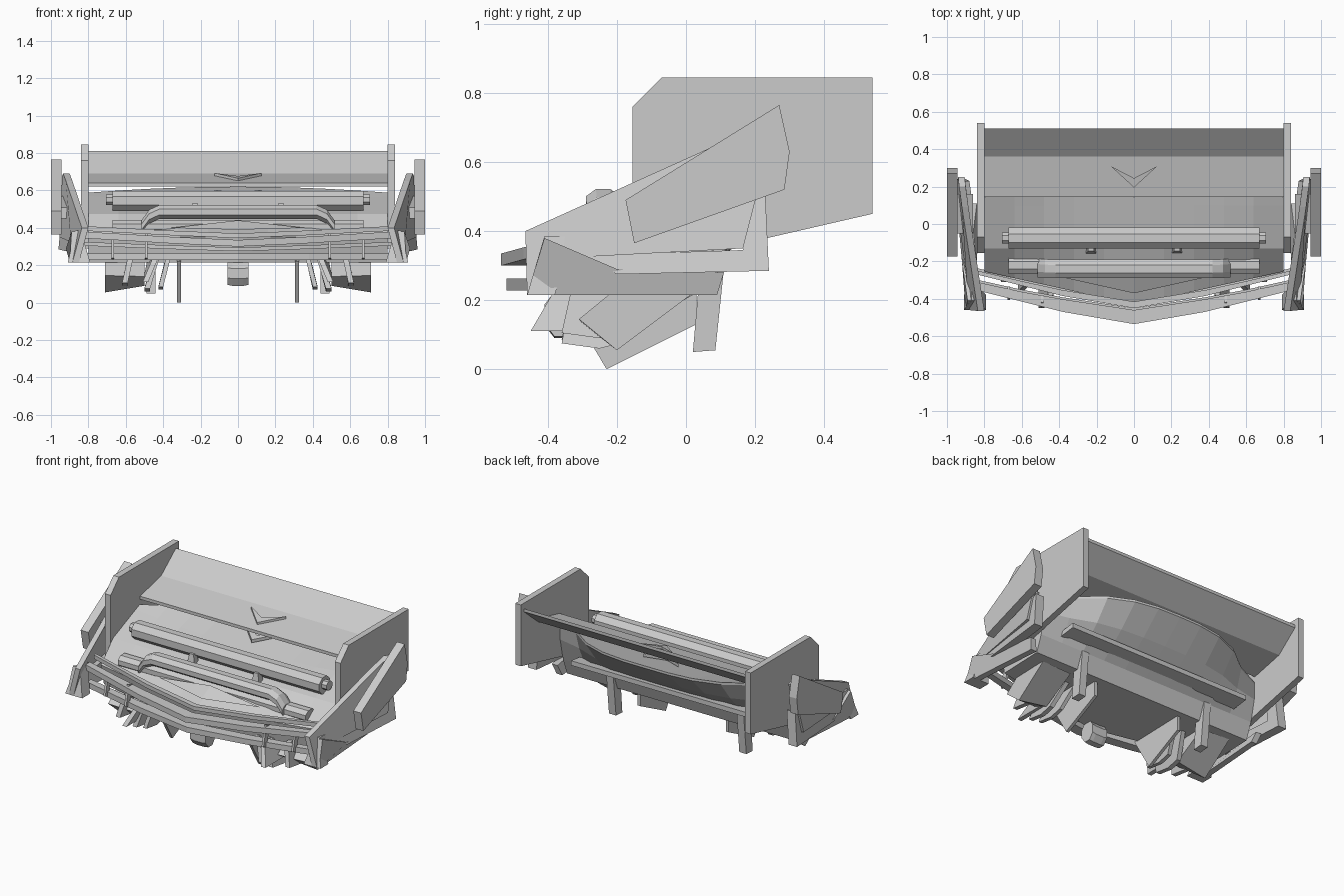
import bpy, bmesh
from math import cos, sin, pi

if "Cube" in bpy.data.objects:
    bpy.data.objects.remove(bpy.data.objects["Cube"])


def mesh(name, verts, faces):
    me = bpy.data.meshes.new(name)
    me.from_pydata(verts, [], faces)
    bm = bmesh.new()
    bm.from_mesh(me)
    bmesh.ops.recalc_face_normals(bm, faces=bm.faces)
    bm.to_mesh(me)
    bm.free()
    ob = bpy.data.objects.new(name, me)
    bpy.context.collection.objects.link(ob)
    return ob


def loft(name, rings):
    """Closed solid joining rings of equal length, capped at both ends."""
    n = len(rings[0])
    verts = [v for r in rings for v in r]
    faces = [(i*n+j, i*n+(j+1) % n, (i+1)*n+(j+1) % n, (i+1)*n+j)
             for i in range(len(rings)-1) for j in range(n)]
    faces += [tuple(range(n)), tuple(range(len(verts)-n, len(verts)))]
    return mesh(name, verts, faces)


def sweep(name, path, section):
    return loft(name, [[(x, y+a, z+b) for a, b in section] for x, y, z in path])


def mirrored(half):
    return [(-x, y, z) for x, y, z in reversed(half) if x > 0] + half


def slab(name, pts, dx):
    """Pair of left and right panels: outline of (x, y, z), thickened along x."""
    for s, side in ((1, "right"), (-1, "left")):
        loft(side + "_" + name, [[(s*(x+d), y, z) for x, y, z in pts] for d in (0, dx)])


def plate(name, x, dx, profile):
    slab(name, [(x, y, z) for y, z in profile], dx)


def rect(d, h):
    return [(0, 0), (d, 0), (d, h), (0, h)]


def octo(ry, rz):
    return [(ry*cos(pi/8+k*pi/4)/cos(pi/8), rz*sin(pi/8+k*pi/4)/cos(pi/8)) for k in range(8)]


# Rear wing and its end plates
wing = [(.145, .62), (.145, .64), (.36, .69), (.51, .81), (.51, .79), (.365, .67)]
sweep("rear_wing", [(-.81, 0, 0), (.81, 0, 0)], wing)
plate("wing_end_plate", .80, .04, [(-.155, .29), (-.155, .76), (-.07, .845), (.54, .845),
                                   (.54, .45)])

# Hood shell: V-shaped nose edge, arched rear edge, bulkhead underneath
rings = []
for i in range(11):
    x = -.8+.16*i
    a = abs(x)
    yf, yb = -.43+.22*a, max(.42-.80*a**3, .14)
    zb = .62-.05*a*a
    top = [(x, yf, .35), (x, -.13, .475), (x, .10, .475+.23*(zb-.475)/(yb+.13)), (x, yb, zb)]
    low = [(x, yb, zb-.015), (x, yb*.5+.07, .47), (x, .11, .33), (x, .07, .225), (x, yf+.03, .215)]
    rings.append(top+low)
loft("hood", rings)

# Raised crest on the hood and chevrons on hood and wing
mesh("hood_crest", [(-.36, -.29, .40), (0, -.37, .39), (.36, -.29, .40), (0, -.28, .44)],
     [(0, 1, 3), (1, 2, 3), (0, 1, 2), (0, 2, 3)])
for name, y, z in (("wing_chevron", .195, .645), ("hood_chevron", .14, .555)):
    loft(name, [[(0, y, z+d), (.125, y+.115, z+.028+d), (0, y+.05, z+.012+d),
                 (-.125, y+.115, z+.028+d)] for d in (0, .02)])

# Layered V-shaped bumper strips: position, rise, depth, height
strips = [(-.535, .30, .045, .075, .035), (-.52, .228, 0, .07, .035),
          (-.45, .345, .04, .035, .025), (-.44, .275, .03, .04, .02)]
for i, (y0, z0, rise, d, h) in enumerate(strips):
    stations = [(0, 0, 0, 1), (.38, .065, .4, .9), (.60, .12, .7, .7), (.84, .18, 1, .6)]
    stations = [(-x, *rest) for x, *rest in stations[:0:-1]] + stations
    loft("bumper_strip_%d" % (i+1), [[(x, y0+dy+a, z0+rise*r+b) for a, b in rect(d*k, h)]
                                     for x, dy, r, k in stations])

# Struts between the strips
for x, y in ((.49, -.45), (.67, -.405)):
    plate("bumper_strut", x-.007, .014, [(y, .24), (y+.03, .23), (y+.07, .36), (y+.03, .37)])

# Bull bar
sweep("bull_bar", mirrored([(.42, -.24, .485), (.475, -.238, .46), (.515, -.235, .405)]), octo(.05, .037))

# Light bars with end pins and mounts
for name, y, z, ry, rz in (("upper_light_bar", -.075, .545, .055, .053),
                           ("lower_light_bar", -.22, .405, .048, .036)):
    sweep(name, [(-.67, y, z), (.67, y, z)], octo(ry, rz))
sweep("upper_light_bar_pin", [(-.705, -.075, .55), (.705, -.075, .55)], octo(.03, .028))
for s in (-1, 1):
    loft("light_mount", [[(s*.23+.03*sy*k, -.13+.03*sx*k, z) for sx, sy in
                          ((-1, -1), (1, -1), (1, 1), (-1, 1))] for z, k in ((.44, 1), (.53, .5))])

# Rear crossbeam under the hood
sweep("rear_crossbeam", [(-.66, 0, .345), (.66, 0, .345)], [(0, 0), (.23, .03), (.23, .06), (0, .03)])

# Leaning fender blades
slab("fender_blade", [(.80, -.465, .40), (.885, .09, .65), (.90, .20, .69), (.905, .25, .68),
                      (.92, .165, .35), (.86, -.30, .325), (.85, -.46, .215)], .035)
# Sill and rear upright of each wheel arch
slab("arch_sill", [(.86, -.20, .275), (.90, .24, .285), (.88, .23, .50), (.87, .16, .48),
                   (.88, .165, .345), (.83, -.30, .33)], .06)
# Lower side skirt
slab("side_skirt", [(.86, -.46, .215), (.82, .09, .215), (.84, .11, .28), (.88, -.20, .29),
                    (.85, -.41, .38)], .04)
# Triangular corner posts
for s in (-1, 1):
    loft("corner_post", [[(s*.79, y, .215), (s*.91, y, .215), (s*.87, y+.05, .385), (s*.84, y+.05, .385)]
                         for y in (-.46, -.38)])
# Outer flare plates
plate("outer_flare", .945, .055, [(-.175, .49), (.27, .765), (.30, .63), (.285, .52), (-.15, .365)])
# Brackets holding the flares to the fenders
plate("flare_bracket", .86, .10, [(-.05, .45), (.16, .52), (.16, .57), (-.05, .51)])

# Underside: tow hook, fins, wedges and legs
sweep("tow_hook", [(-.055, -.36, .16), (-.03, -.36, .155), (.03, -.36, .155), (.055, -.36, .16)],
      octo(.05, .065))
plate("long_fin", .305, .02, [(-.36, .22), (-.23, 0), (-.15, .04), (.03, .13), (.03, .30), (-.2, .26)])
for x, dx, lean, z in ((.36, .025, .04, .07), (.42, .03, .05, .06), (.56, .03, .03, .09)):
    slab("diffuser_blade", [(x, -.33, .24), (x+lean, -.36, z+.015), (x+lean, -.25, z),
                            (x+lean, -.17, z+.02), (x, -.06, .25)], dx)
slab("front_blade", [(.43, -.38, .23), (.48, -.45, .11), (.48, -.25, .11), (.45, -.12, .25)], .03)
# Thin slanted wedges, low at the outside
for s in (-1, 1):
    loft("under_wedge", [[(s*x, -.31, .14+d), (s*x, -.20, b), (s*x, .02, .215+d), (s*x, -.2, .235)]
                         for x, b, d in ((.50, .09, 0), (.71, .055, .005))])
plate("rear_leg", .44, .05, [(.02, .05), (.085, .055), (.115, .34), (.045, .34)])
